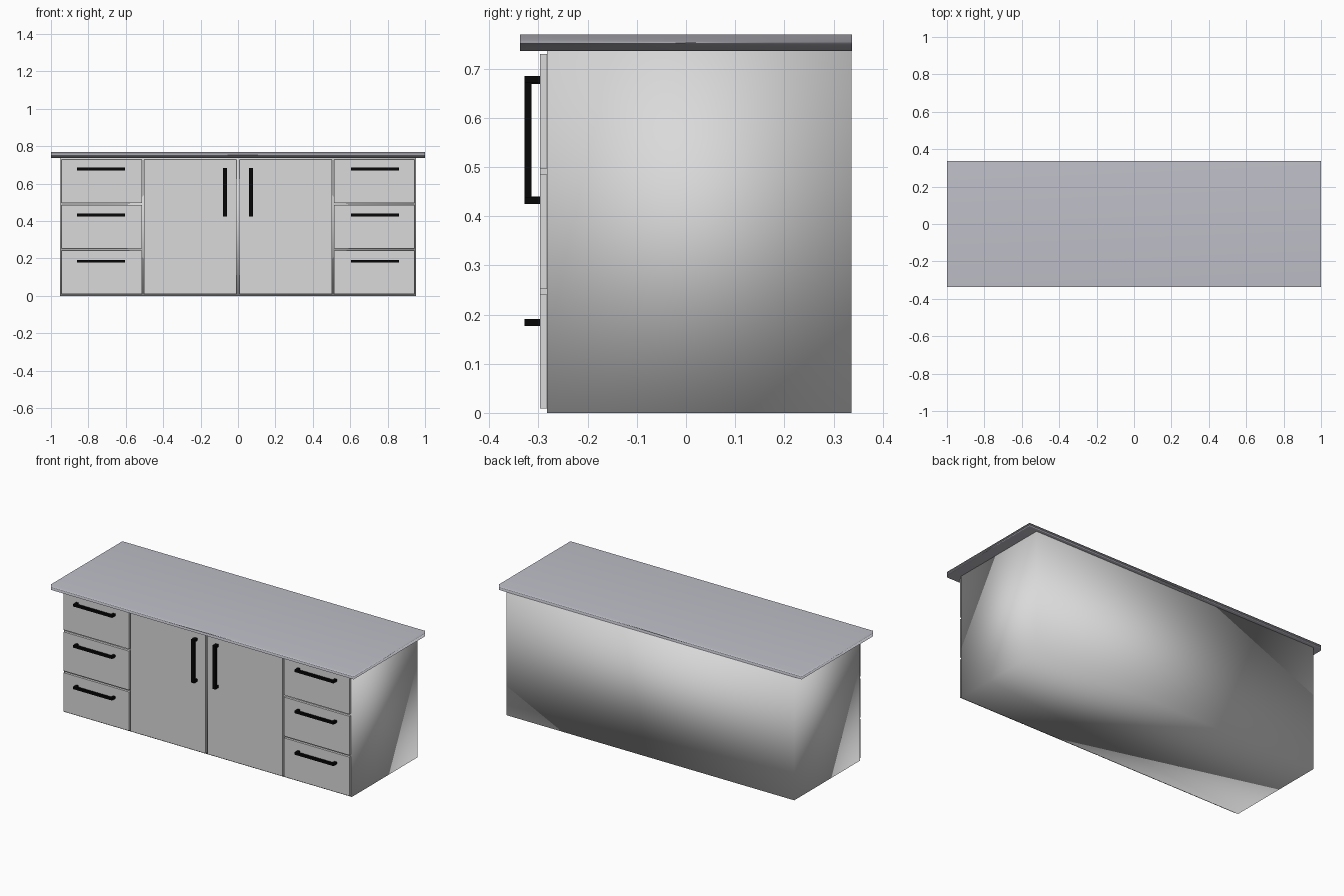
import bpy

if "Cube" in bpy.data.objects:
    bpy.data.objects.remove(bpy.data.objects["Cube"])


def material(name, rgb):
    m = bpy.data.materials.new(name)
    m.diffuse_color = (*rgb, 1)
    m.use_nodes = True
    m.node_tree.nodes["Principled BSDF"].inputs["Base Color"].default_value = m.diffuse_color
    return m


GREY = material("light grey panel", (0.7, 0.7, 0.7))
STONE = material("blue grey worktop", (0.52, 0.52, 0.58))
BLACK = material("black metal", (0.002, 0.002, 0.002))


def box(name, x, y, z, mat, smooth=False):
    """Box from (min, max) ranges on each axis."""
    verts = [(a, b, c) for a in x for b in y for c in z]
    faces = [(0, 1, 3, 2), (4, 6, 7, 5), (0, 4, 5, 1),
             (2, 3, 7, 6), (0, 2, 6, 4), (1, 5, 7, 3)]
    me = bpy.data.meshes.new(name)
    me.from_pydata(verts, [], faces)
    me.materials.append(mat)
    if smooth:
        me.shade_smooth()
    ob = bpy.data.objects.new(name, me)
    bpy.context.collection.objects.link(ob)
    return ob


def handle(name, x, z, vertical):
    """Bar with a post at each end, standing off the front panel."""
    t = 0.015
    box(name + "_bar", x, (-0.328, -0.314), z, BLACK)
    lo, hi = z if vertical else x
    for i, span in enumerate([(lo, lo + t), (hi - t, hi)]):
        px, pz = (x, span) if vertical else (span, z)
        box(f"{name}_post_{i}", px, (-0.314, -0.296), pz, BLACK)


def side_range(s, a, b):
    return tuple(sorted((s * a, s * b)))


# Carcass and worktop, both softly shaded
box("cabinet_body", (-0.951, 0.951), (-0.283, 0.336), (0, 0.736), GREY, True)
top = box("worktop", (-1, 1), (-0.337, 0.337), (0.736, 0.769), STONE, True)
top.modifiers.new("area weighted shading", "WEIGHTED_NORMAL")

FRONT = (-0.297, -0.283)
for s, side in ((-1, "left"), (1, "right")):
    # Cupboard door with upright handle
    box(f"{side}_door", side_range(s, 0.007, 0.502), FRONT, (0.009, 0.73), GREY)
    handle(f"{side}_door_handle", side_range(s, 0.06, 0.08), (0.425, 0.684), True)
    # Stack of three drawers with level handles
    drawers = ((0.009, 0.241, 0.184), (0.252, 0.485, 0.432), (0.497, 0.73, 0.678))
    for i, (lo, hi, grip) in enumerate(drawers):
        box(f"{side}_drawer_{i}", side_range(s, 0.513, 0.944), FRONT, (lo, hi), GREY)
        handle(f"{side}_drawer_handle_{i}", side_range(s, 0.603, 0.861),
               (grip - 0.007, grip + 0.007), False)
